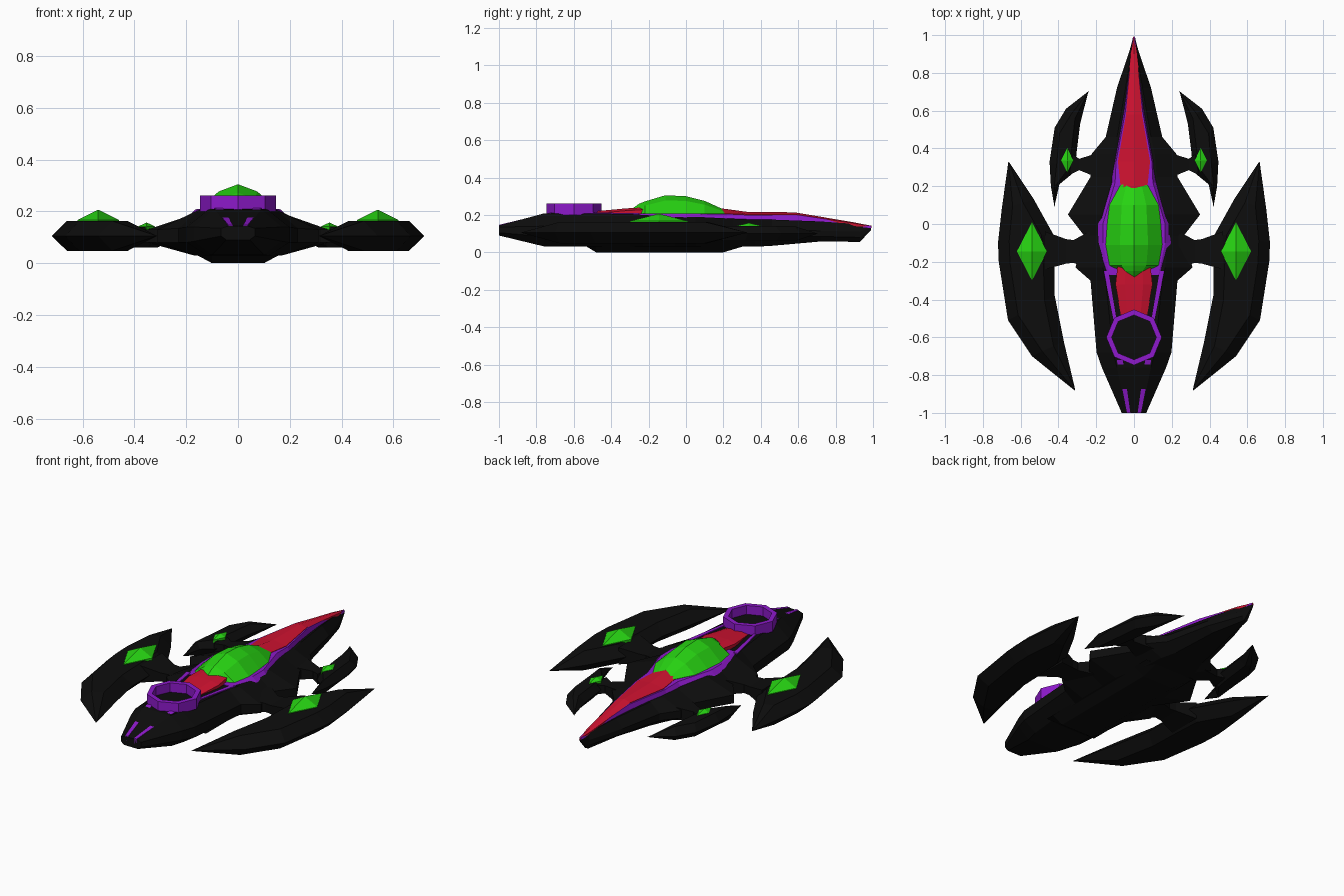
import bpy, bmesh, math
from mathutils import Vector

if "Cube" in bpy.data.objects:
    bpy.data.objects.remove(bpy.data.objects["Cube"])


def material(name, rgb):
    m = bpy.data.materials.new(name)
    m.diffuse_color = (*rgb, 1)
    m.use_nodes = True
    m.node_tree.nodes["Principled BSDF"].inputs["Base Color"].default_value = m.diffuse_color
    return m


BLACK = material("black", (0.004, 0.004, 0.004))
PURPLE = material("purple", (0.27, 0.01, 0.6))
RED = material("red", (0.62, 0.006, 0.03))
GREEN = material("green", (0.02, 0.65, 0.006))


def loft(name, rings, mat, mirror=False, closed=False):
    """Skin a row of equal-length rings; cap the ends unless closed."""
    bm = bmesh.new()
    rows = [[bm.verts.new(p) for p in r] for r in rings]
    n = len(rows[0])
    pairs = list(zip(rows, rows[1:])) + ([(rows[-1], rows[0])] if closed else [])
    for a, b in pairs:
        for i in range(n):
            j = (i + 1) % n
            bm.faces.new((a[i], a[j], b[j], b[i]))
    if not closed:
        bm.faces.new(rows[0])
        bm.faces.new(rows[-1])
    bmesh.ops.remove_doubles(bm, verts=bm.verts, dist=0.0005)
    bmesh.ops.recalc_face_normals(bm, faces=bm.faces)
    me = bpy.data.meshes.new(name)
    bm.to_mesh(me)
    bm.free()
    me.materials.append(mat)
    ob = bpy.data.objects.new(name, me)
    bpy.context.collection.objects.link(ob)
    if mirror:
        ob.modifiers.new("Mirror", 'MIRROR')
    return ob


def symmetric(y, half):
    """Ring across x from right-hand (x, z) points."""
    return [(x, y, z) for x, z in half] + [(-x, y, z) for x, z in reversed(half)]


# Main hull: y, edge width, edge low/high, top width, top z, bottom width, bottom z
hull = [
    (.99, .004, .125, .135, .003, .14, .003, .12),
    (.93, .02, .08, .11, .01, .15, .01, .056),
    (.72, .09, .085, .115, .045, .165, .05, .058),
    (.46, .15, .08, .12, .09, .175, .09, .035),
    (.37, .225, .08, .125, .11, .175, .12, .03),
    (.25, .23, .08, .125, .12, .18, .13, .03),
    (.05, .35, .08, .13, .17, .19, .17, .03),
    (-.06, .265, .08, .13, .18, .19, .17, .03),
    (-.23, .31, .08, .13, .165, .2, .17, .03),
    (-.30, .23, .08, .135, .15, .205, .16, .03),
    (-.68, .198, .08, .14, .11, .21, .12, .03),
    (-.76, .17, .085, .14, .09, .208, .1, .032),
    (-1.0, .065, .105, .135, .04, .143, .045, .09),
]
loft("hull", [symmetric(y, [(bw, zb), (w, lo), (w, hi), (tw, zt)])
              for y, w, lo, hi, tw, zt, bw, zb in hull], BLACK)

# Belly keel
loft("keel", [symmetric(y, [(.1, z), (.165, .035)]) for y, z in
              [(.3, .03), (.2, 0), (-.48, 0), (-.53, .03)]], BLACK)

# Purple deck under canopy and nose stripe: y, base width, base z, top width, top z
deck = [(.99, .006, .13, .004, .141), (.6, .055, .16, .045, .2), (.33, .105, .165, .095, .2),
        (.22, .125, .17, .1, .205), (0, .19, .18, .165, .207), (-.1, .195, .18, .165, .207),
        (-.27, .165, .19, .13, .207)]
loft("deck_trim", [symmetric(y, [(b, z0), (t, z1)]) for y, b, z0, t, z1 in deck], PURPLE)

# Red nose stripe with central ridge: y, width, edge z, ridge z
nose = [(.992, .003, .138, .142), (.9, .018, .155, .16), (.58, .042, .203, .214),
        (.33, .085, .203, .216), (.19, .07, .208, .235)]
loft("nose_stripe", [[(w, y, .13), (w, y, e), (0, y, r), (-w, y, e), (-w, y, .13)]
                     for y, w, e, r in nose], RED)

# Red panel behind the canopy
loft("rear_panel", [symmetric(y, [(w, .19), (w, z), (w * .5, z + .012)]) for y, w, z in
                    [(-.2, .085, .23), (-.32, .098, .223), (-.48, .07, .208)]], RED)

# Faceted canopy: y, base width, shoulder width, shoulder z, ridge z
canopy = [(.21, .07, .04, .215, .225), (.1, .13, .065, .255, .275), (0, .142, .07, .275, .3),
          (-.11, .15, .075, .277, .305), (-.22, .13, .065, .25, .272), (-.25, .065, .045, .24, .26),
          (-.3, .004, .003, .22, .225)]
loft("canopy", [[(b, y, .19), (b, y, .207), (s, y, z), (0, y, r), (-s, y, z), (-b, y, .207),
                 (-b, y, .19)] for y, b, s, z, r in canopy], GREEN)

# Octagonal ring on the stern
ring = []
for k in range(8):
    a = math.radians(45 * k)
    ring.append([(r * math.cos(a), -.6 + r * math.sin(a), z)
                 for r, z in [(.147, .2), (.147, .262), (.118, .262), (.118, .2)]])
loft("stern_ring", ring, PURPLE, closed=True)


def strip(name, a, b, w0, w1):
    """Thin mirrored trim bar from a to b."""
    loft(name, [[(p[0] - w, p[1], p[2] - .03), (p[0] + w, p[1], p[2] - .03),
                 (p[0] + w, p[1], p[2]), (p[0] - w, p[1], p[2])]
                for p, w in ((a, w0), (b, w1))], PURPLE, mirror=True)


strip("tail_trim", (.075, -.72, .214), (.028, -1.0, .147), .016, .009)
strip("side_trim", (.148, -.25, .209), (.098, -.52, .214), .012, .008)


def blade(name, stations, lo, hi, inset):
    """Crescent wing: bevelled hexagonal section between outer and inner edge."""
    mid = (lo + hi) / 2
    rings = []
    for o, i in stations:
        o, i = Vector(o), Vector(i)
        d = i - o
        f = min(inset / d.length, .4) if d.length > .02 else 0
        t = 1 if f else 0
        z0, z1 = mid + (lo - mid) * t, mid + (hi - mid) * t
        p, q = o + d * f, i - d * f
        rings.append([(*o, mid), (*p, z1), (*q, z1), (*i, mid), (*q, z0), (*p, z0)])
    loft(name, rings, BLACK, mirror=True)


# Large outer wings
blade("outer_wing", [((.665, .33), (.66, .325)), ((.70, .08), (.53, .13)),
                     ((.72, -.1), (.43, -.05)), ((.716, -.2), (.42, -.23)),
                     ((.667, -.51), (.42, -.38)), ((.54, -.70), (.372, -.62)),
                     ((.312, -.883), (.313, -.87))], .048, .163, .06)

# Small front wings
blade("front_wing", [((.238, .705), (.242, .70)), ((.36, .61), (.285, .53)),
                     ((.42, .51), (.305, .37)), ((.447, .33), (.31, .28)),
                     ((.44, .2), (.395, .21)), ((.42, .085), (.422, .09))], .06, .14, .04)


def strut(name, sections):
    """Mirrored arm along x: x, y centre, half width, z low, z high."""
    loft(name, [[(x, y - h, a), (x, y + h, a), (x, y + h, b), (x, y - h, b)]
                for x, y, h, a, b in sections], BLACK, mirror=True)


strut("outer_strut", [(.2, -.14, .12, .06, .16), (.32, -.145, .06, .08, .13),
                      (.36, -.145, .065, .08, .13), (.47, -.14, .1, .055, .155)])
strut("front_strut", [(.18, .31, .07, .06, .14), (.29, .315, .03, .08, .125),
                      (.34, .32, .06, .07, .13)])


# Diamond gems on the wings
def gem(name, x, y, hx, hy, z0, z1):
    rhombus = [(1, 0), (0, 1), (-1, 0), (0, -1)]
    loft(name, [[(x + s * hx * a, y + s * hy * b, z) for a, b in rhombus]
                for s, z in ((1, z0 - .03), (1, z0), (.02, z1))], GREEN, mirror=True)


gem("outer_gem", .54, -.145, .08, .155, .167, .206)
gem("front_gem", .353, .337, .033, .065, .142, .157)
